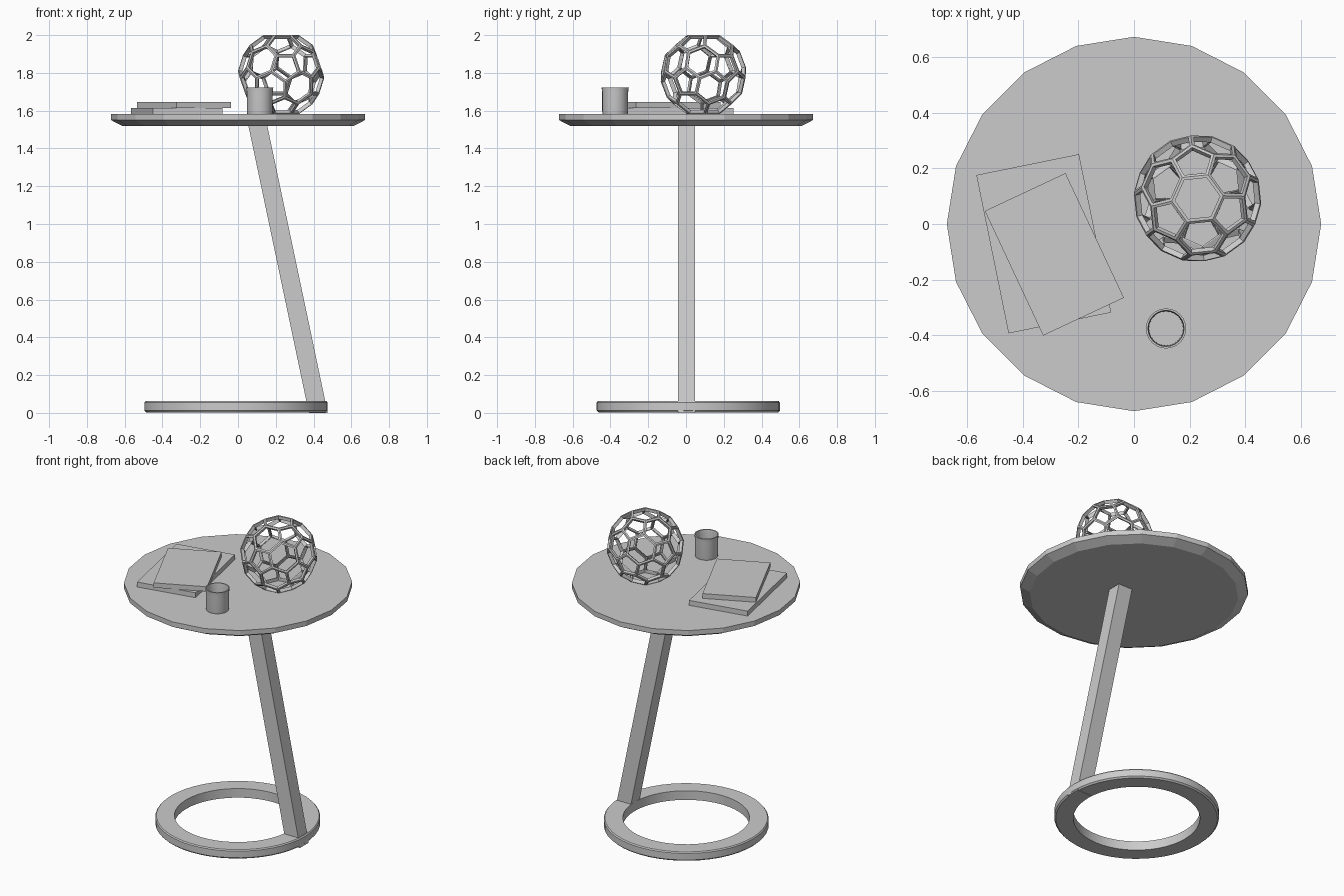
import bpy, bmesh, math
from mathutils import Vector, Matrix

if "Cube" in bpy.data.objects:
    bpy.data.objects.remove(bpy.data.objects["Cube"])


def finish(bm, name, smooth=False):
    bmesh.ops.recalc_face_normals(bm, faces=bm.faces)
    me = bpy.data.meshes.new(name)
    bm.to_mesh(me)
    bm.free()
    ob = bpy.data.objects.new(name, me)
    bpy.context.collection.objects.link(ob)
    if smooth:
        bpy.ops.object.select_all(action='DESELECT')
        bpy.context.view_layer.objects.active = ob
        ob.select_set(True)
        bpy.ops.object.shade_smooth_by_angle(angle=math.radians(30))
    return ob


def lathe(name, profile, sides, centre=(0, 0), closed=False, smooth=False):
    """Revolve (radius, z) points; open profiles are capped at both ends."""
    bm = bmesh.new()
    rings = []
    for r, z in profile:
        rings.append([bm.verts.new((centre[0] + r * math.cos(2 * math.pi * i / sides),
                                    centre[1] + r * math.sin(2 * math.pi * i / sides), z))
                      for i in range(sides)])
    pairs = list(zip(rings, rings[1:]))
    if closed:
        pairs.append((rings[-1], rings[0]))
    else:
        bm.faces.new(rings[0])
        bm.faces.new(rings[-1])
    for a, b in pairs:
        for i in range(sides):
            j = (i + 1) % sides
            bm.faces.new((a[i], a[j], b[j], b[i]))
    return finish(bm, name, smooth)


def box(name, centre, size, angle):
    bm = bmesh.new()
    bmesh.ops.create_cube(bm, size=1, matrix=Matrix.Translation(centre)
                          @ Matrix.Rotation(math.radians(angle), 4, 'Z')
                          @ Matrix.Diagonal((*size, 1)))
    return finish(bm, name)


# twenty-sided top with bevelled underside
lathe("table_top", [(0.615, 1.52), (0.672, 1.55), (0.672, 1.582)], 20)

# ring base with slightly eased edges
lathe("base_ring", [(0.373, 0.003), (0.476, 0.003), (0.485, 0.012), (0.485, 0.055),
                    (0.479, 0.062), (0.373, 0.062)], 48, (-0.01, 0.012), closed=True, smooth=True)

# slanted square leg
bm = bmesh.new()
ends = []
for x, z in ((0.425, 0.0), (0.103, 1.53)):
    ends.append([bm.verts.new((x + sx * 0.05, 0.003 + sy * 0.045, z))
                 for sx, sy in ((-1, -1), (1, -1), (1, 1), (-1, 1))])
for ring in ends:
    bm.faces.new(ring)
for i in range(4):
    j = (i + 1) % 4
    bm.faces.new((ends[0][i], ends[0][j], ends[1][j], ends[1][i]))
finish(bm, "leg")

# two stacked books
box("lower_book", (-0.324, -0.071, 1.598), (0.376, 0.58, 0.032), 11.5)
box("upper_book", (-0.286, -0.109, 1.6295), (0.32, 0.494, 0.031), 25.1)

# open cup
lathe("cup", [(0.066, 1.582), (0.0685, 1.595), (0.0685, 1.695), (0.072, 1.722), (0.065, 1.722),
              (0.062, 1.695), (0.061, 1.592)], 24, (0.115, -0.375), smooth=True)

# openwork ball: truncated icosahedron resting on a hexagon
ico = bmesh.new()
bmesh.ops.create_icosphere(ico, subdivisions=1, radius=1)
ico.faces.ensure_lookup_table()
top = ico.faces[0]
q = top.calc_center_median().rotation_difference(Vector((0, 0, 1))).to_matrix()
corner = q @ top.verts[0].co
spin = Matrix.Rotation(math.radians(96) - math.atan2(corner.y, corner.x), 3, 'Z') @ q
bm = bmesh.new()
for e in ico.edges:
    a, b = (v.co for v in e.verts)
    for t in (1 / 3, 2 / 3):
        bm.verts.new(spin @ a.lerp(b, t).normalized() * 0.23)
ico.free()
bmesh.ops.convex_hull(bm, input=bm.verts)
bmesh.ops.dissolve_limit(bm, angle_limit=0.05, verts=bm.verts, edges=bm.edges)
bmesh.ops.recalc_face_normals(bm, faces=bm.faces)
panels = list(bm.faces)
bmesh.ops.inset_individual(bm, faces=panels, thickness=0.012)
bmesh.ops.delete(bm, geom=panels, context='FACES')
ball = finish(bm, "openwork_ball")
# the strips keep outward normals, so the wall grows inward
if sum(p.normal.dot(p.center) for p in ball.data.polygons) < 0:
    ball.data.flip_normals()
ball.location = (0.228, 0.092, 1.791)
wall = ball.modifiers.new("wall", 'SOLIDIFY')
wall.thickness = 0.02
wall.offset = -1
